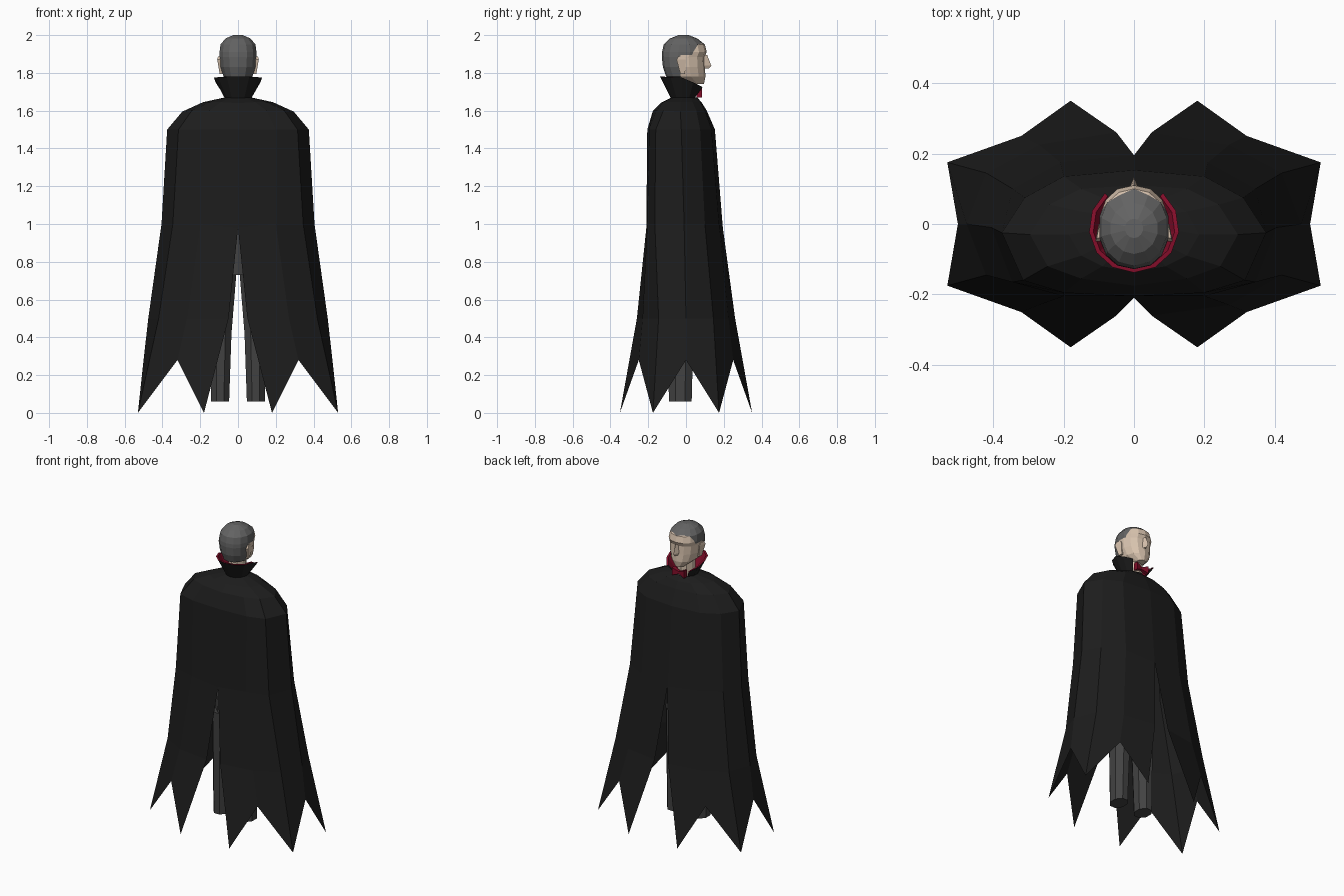
import bpy, bmesh, math
from mathutils import Vector

if "Cube" in bpy.data.objects:
    bpy.data.objects.remove(bpy.data.objects["Cube"])


def material(name, rgb):
    m = bpy.data.materials.new(name)
    m.diffuse_color = (*rgb, 1)
    m.use_nodes = True
    m.node_tree.nodes["Principled BSDF"].inputs["Base Color"].default_value = m.diffuse_color
    return m


BLACK = material("black_cloth", (0.012, 0.012, 0.012))
RED = material("red_lining", (0.22, 0.004, 0.022))
SKIN = material("pale_skin", (0.68, 0.54, 0.42))
HAIR = material("grey_hair", (0.125, 0.125, 0.125))
SUIT = material("dark_grey_suit", (0.055, 0.055, 0.055))


def finish(name, bm, mats, mirror=False):
    bmesh.ops.recalc_face_normals(bm, faces=bm.faces[:])
    me = bpy.data.meshes.new(name)
    bm.to_mesh(me)
    bm.free()
    ob = bpy.data.objects.new(name, me)
    bpy.context.collection.objects.link(ob)
    for m in mats:
        me.materials.append(m)
    if mirror:
        mod = ob.modifiers.new("mirror", 'MIRROR')
        mod.merge_threshold = 0.0005
    return ob


def loft(bm, rings, closed=True, caps=True):
    """Skin a list of equally long rings of points."""
    vs = [[bm.verts.new(p) for p in r] for r in rings]
    n = len(vs[0])
    for a, b in zip(vs, vs[1:]):
        for i in range(n if closed else n - 1):
            j = (i + 1) % n
            bm.faces.new((a[i], a[j], b[j], b[i]))
    if caps:
        bm.faces.new(vs[0])
        bm.faces.new(vs[-1])
    return vs


def oval(z, w, front, back, n=14, power=1.0):
    cy, d = (front + back) / 2, (front - back) / 2
    pts = []
    for i in range(n):
        a = 2 * math.pi * i / n
        s, c = math.sin(a), math.cos(a)
        pts.append((w * math.copysign(abs(s) ** power, s),
                    cy + d * math.copysign(abs(c) ** power, c), z))
    return pts


# Cape: half rings running from face side to back, with a pointed hem
rows = [
    [(.18, .35, 0), (.32, .25, .28), (.53, .175, 0), (.5, 0, .28),
     (.53, -.175, 0), (.32, -.25, .28), (.18, -.35, 0)],
    [(.05, .26, .5), (.27, .225, .5), (.42, .145, .5), (.475, 0, .5),
     (.42, -.145, .5), (.27, -.23, .5), (.05, -.26, .5)],
    [(0, .195, .98), (.21, .175, 1), (.345, .1, 1), (.405, -.01, 1),
     (.345, -.165, 1), (.2, -.205, 1), (0, -.21, .98)],
    [(0, .153, 1.5), (.2, .135, 1.5), (.31, .075, 1.5), (.375, -.025, 1.5),
     (.315, -.16, 1.5), (.2, -.195, 1.5), (0, -.205, 1.5)],
    [(0, .11, 1.6), (.15, .1, 1.6), (.24, .055, 1.6), (.295, -.03, 1.595),
     (.245, -.12, 1.6), (.15, -.155, 1.6), (0, -.175, 1.6)],
    [(0, .085, 1.64), (.09, .075, 1.645), (.15, .035, 1.645), (.185, -.03, 1.645),
     (.15, -.09, 1.645), (.09, -.12, 1.645), (0, -.135, 1.64)],
    [(0, .06, 1.67), (.035, .05, 1.67), (.06, .025, 1.67), (.07, -.01, 1.67),
     (.06, -.045, 1.67), (.035, -.065, 1.67), (0, -.075, 1.67)],
]
bm = bmesh.new()
loft(bm, rows, closed=False, caps=False)
finish("cape", bm, [BLACK], mirror=True)

# Standing collar: black outside, red lining inside, open at the throat
def collar_ring(grow, top):
    pts = []
    for i in range(11):
        a = math.radians(-140 + 28 * i)      # 0 = nape
        t = abs(a) / math.radians(140)
        if top:
            r, z = 0.128 + grow, 1.782 - 0.012 * t - 0.045 * max(0, t - .6) / .4
        else:
            r, z = 0.07 + grow, 1.665
        pts.append((r * math.sin(a), -0.01 - r * math.cos(a), z))
    return pts


bm = bmesh.new()
loft(bm, [collar_ring(0, False), collar_ring(0, True)], False, False)
finish("collar_outside", bm, [BLACK])
bm = bmesh.new()
loft(bm, [collar_ring(-.008, False), collar_ring(-.012, True), collar_ring(0, True)],
     False, False)
finish("collar_lining", bm, [RED])

# Red bow at the throat
bm = bmesh.new()
loft(bm, [[(0, .058, 1.685), (0, .075, 1.685), (0, .075, 1.7), (0, .058, 1.7)],
          [(.045, .055, 1.67), (.045, .085, 1.67), (.045, .085, 1.72), (.045, .055, 1.72)]])
finish("throat_bow", bm, [RED], mirror=True)

# Neck
bm = bmesh.new()
loft(bm, [oval(1.62, .055, .05, -.06, 10), oval(1.79, .055, .055, -.07, 10)])
finish("neck", bm, [SKIN])

# Head: lofted half, cut along the hairline and mirrored
bm = bmesh.new()
loft(bm, [oval(1.74, .03, .095, .01, 14),
          oval(1.78, .078, .103, -.105, 14, .9),
          oval(1.83, .094, .1, -.122, 14, .9),
          oval(1.885, .099, .098, -.128, 14, .9),
          oval(1.91, .1, .11, -.127, 14, .9),
          oval(1.95, .095, .1, -.118, 14, .95),
          oval(1.982, .068, .06, -.085, 14),
          oval(2.0, .026, .015, -.04, 14)])


def cut(co, no, clear=False):
    bmesh.ops.bisect_plane(bm, geom=bm.verts[:] + bm.edges[:] + bm.faces[:],
                           plane_co=co, plane_no=no, clear_inner=clear)


cut((0, 0, 0), (1, 0, 0), True)
cut((0, .08, 1.9), (.5, 1, -.4))
cut((0, -.03, 1.8), (0, 1, 0))
cut((0, 0, 1.895), (0, 0, 1))
for f in bm.faces:
    c = f.calc_center_median()
    if c.z > 1.895:
        hair = c.y + .5 * c.x < .08 + .4 * (c.z - 1.9)
    else:
        hair = c.y < -.03 and c.z > 1.765
    f.material_index = int(hair)
finish("head", bm, [SKIN, HAIR], mirror=True)

# Nose
bm = bmesh.new()
loft(bm, [[(-.012, .09, 1.895), (0, .112, 1.895), (.012, .09, 1.895)],
          [(-.02, .085, 1.838), (0, .134, 1.838), (.02, .085, 1.838)],
          [(-.016, .085, 1.822), (0, .118, 1.822), (.016, .085, 1.822)]])
finish("nose", bm, [SKIN])

# Ears
bm = bmesh.new()
loft(bm, [[(.07, -.03, 1.795), (.097, -.03, 1.795), (.092, -.005, 1.795), (.07, -.005, 1.795)],
          [(.08, -.05, 1.87), (.11, -.05, 1.87), (.1, 0, 1.87), (.08, 0, 1.87)],
          [(.08, -.04, 1.888), (.106, -.04, 1.888), (.1, -.01, 1.888), (.08, -.01, 1.888)]])
finish("ears", bm, [SKIN], mirror=True)

# Legs: tapering eight-sided trousers
def leg_ring(x, r, z):
    return [(x + r * math.cos(math.pi / 8 + k * math.pi / 4),
             -.03 + 1.25 * r * math.sin(math.pi / 8 + k * math.pi / 4), z) for k in range(8)]


bm = bmesh.new()
loft(bm, [leg_ring(.095, .052, .06), leg_ring(.09, .06, .42), leg_ring(.077, .075, .75)])
finish("legs", bm, [SUIT], mirror=True)

# Body hidden beneath the cape
bm = bmesh.new()
loft(bm, [oval(.73, .13, .06, -.12, 10), oval(.95, .14, .07, -.13, 10),
          oval(1.45, .2, .09, -.14, 10), oval(1.58, .1, .06, -.1, 10)])
finish("torso", bm, [SUIT])
